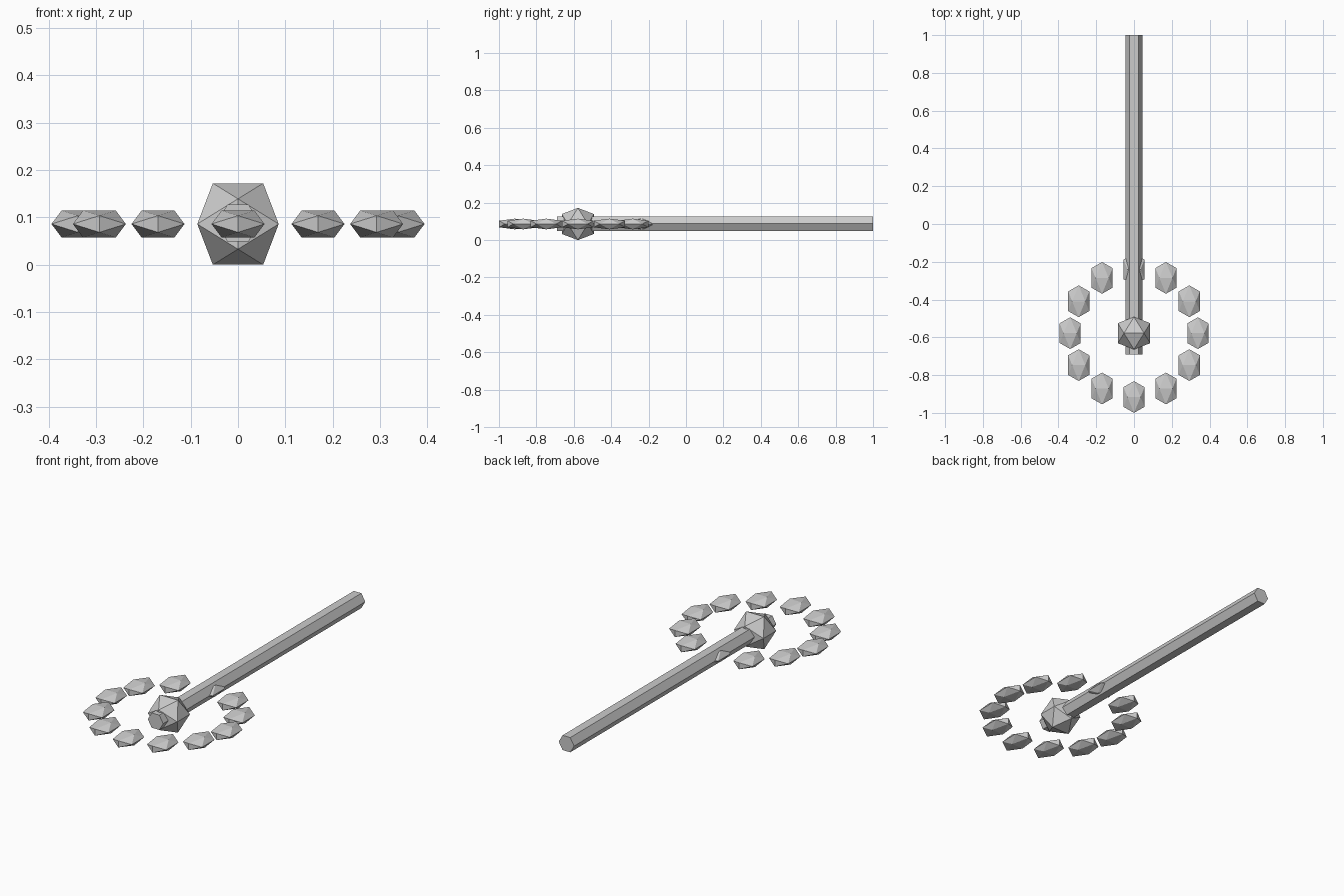
import bpy, bmesh
from math import sin, cos, pi, radians, sqrt
from mathutils import Matrix, Vector

cube = bpy.data.objects.get("Cube")
if cube:
    bpy.data.objects.remove(cube, do_unlink=True)

GREY = (0.6, 0.6, 0.6, 1.0)
grey = bpy.data.materials.new("plain_grey")
grey.diffuse_color = GREY
grey.use_nodes = True
for node in grey.node_tree.nodes:
    if node.type == 'BSDF_PRINCIPLED':
        node.inputs["Base Color"].default_value = GREY

CENTRE = Vector((0, -0.578, 0.086))   # middle of the ring
RING_RADIUS = 0.338
PETALS = 12


def finish(bm, name):
    """Turn a bmesh into a flat-shaded grey mesh."""
    bmesh.ops.recalc_face_normals(bm, faces=bm.faces)
    mesh = bpy.data.meshes.new(name)
    bm.to_mesh(mesh)
    bm.free()
    mesh.materials.append(grey)
    return mesh


def place(name, mesh, location):
    obj = bpy.data.objects.new(name, mesh)
    obj.location = location
    bpy.context.collection.objects.link(obj)
    return obj


def icosahedron(name, half_size):
    """Icosahedron from three golden rectangles, stretched to half_size."""
    short = (sqrt(5) - 1) / 2
    bm = bmesh.new()
    for s in (-1, 1):
        for t in (-short, short):
            for point in ((t, 0, s), (0, s, t), (s, t, 0)):
                bm.verts.new([p * h for p, h in zip(point, half_size)])
    bmesh.ops.convex_hull(bm, input=bm.verts)
    return finish(bm, name)


# Hub
place("hub", icosahedron("hub", (0.086, 0.086, 0.086)), CENTRE)

# Ring of identical petals, all pointing the same way
petal_mesh = icosahedron("petal", (0.056, 0.084, 0.0285))
for i in range(PETALS):
    a = 2 * pi * i / PETALS
    offset = Vector((cos(a), sin(a), 0)) * RING_RADIUS
    place(f"petal_{i + 1}", petal_mesh, CENTRE + offset)

# Six-sided stem running back from the hub
front, back = -0.69, 1.0
bm = bmesh.new()
bmesh.ops.create_cone(
    bm, cap_ends=True, segments=6, radius1=0.045, radius2=0.045,
    depth=back - front,
    matrix=Matrix.Rotation(radians(90), 4, 'X') @ Matrix.Rotation(radians(30), 4, 'Z'))
place("stem", finish(bm, "stem"), (0, (front + back) / 2, CENTRE.z + 0.002))
